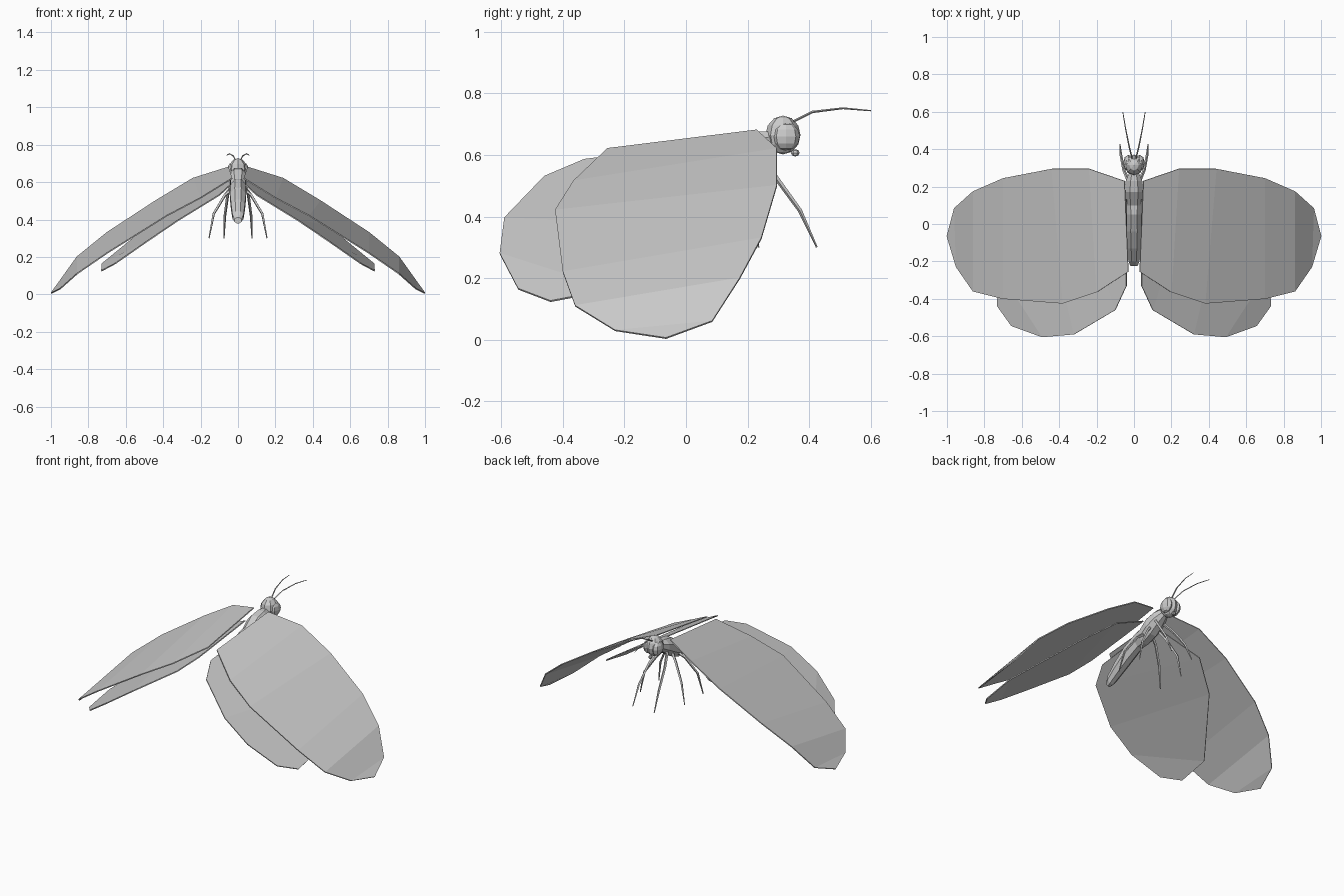
import bpy, bmesh, math
from mathutils import Vector, Matrix

if "Cube" in bpy.data.objects:
    bpy.data.objects.remove(bpy.data.objects["Cube"])

grey = bpy.data.materials.new("plain_grey")
grey.use_nodes = True
colour = (0.6, 0.6, 0.6, 1)
grey.diffuse_color = colour
grey.node_tree.nodes["Principled BSDF"].inputs["Base Color"].default_value = colour


def finish(name, bm, mirror=False):
    bmesh.ops.recalc_face_normals(bm, faces=bm.faces)
    mesh = bpy.data.meshes.new(name)
    bm.to_mesh(mesh)
    bm.free()
    mesh.materials.append(grey)
    ob = bpy.data.objects.new(name, mesh)
    bpy.context.collection.objects.link(ob)
    if mirror:
        ob.modifiers.new("both_sides", 'MIRROR').use_clip = False
    return ob


def skin(bm, rings):
    """Join rings of points with quads and cap both ends."""
    loops = [[bm.verts.new(p) for p in ring] for ring in rings]
    n = len(loops[0])
    for a, b in zip(loops, loops[1:]):
        for i in range(n):
            j = (i + 1) % n
            bm.faces.new((a[i], a[j], b[j], b[i]))
    bm.faces.new(loops[0])
    bm.faces.new(loops[-1])


def wing(name, leading, trailing):
    """Folded sheet between two edges; an equal last point makes a tip."""
    bm = bmesh.new()
    a = [bm.verts.new(p) for p in leading]
    b = [bm.verts.new(p) for p in trailing]
    for i in range(len(a) - 1):
        bm.faces.new((a[i], b[i], b[i + 1], a[i + 1]))
    bmesh.ops.remove_doubles(bm, verts=bm.verts, dist=0.001)
    ob = finish(name, bm, mirror=True)
    solid = ob.modifiers.new("thickness", 'SOLIDIFY')
    solid.thickness = 0.006
    solid.offset = 0


def limb(name, points, radii, sides=4):
    """Thin tapered tube along a path."""
    pts = [Vector(p) for p in points]
    rings = []
    for i, p in enumerate(pts):
        d = pts[min(i + 1, len(pts) - 1)] - pts[max(i - 1, 0)]
        turn = d.to_track_quat('Z', 'Y')
        rings.append([p + turn @ Vector((radii[i] * math.cos(t), radii[i] * math.sin(t), 0))
                      for t in (2 * math.pi * k / sides for k in range(sides))])
    bm = bmesh.new()
    skin(bm, rings)
    finish(name, bm, mirror=True)


def ball(name, centre, size, segments, rings, mirror=False):
    bm = bmesh.new()
    bmesh.ops.create_uvsphere(bm, u_segments=segments, v_segments=rings, radius=1,
                              matrix=Matrix.LocRotScale(Vector(centre), None, Vector(size)))
    finish(name, bm, mirror)


# Wings
wing("forewings",
     [(.05, .23, .68), (.24, .295, .62), (.44, .295, .50), (.70, .245, .33),
      (.86, .175, .20), (.96, .085, .06), (1, -.065, .005)],
     [(.03, -.255, .62), (.20, -.365, .515), (.38, -.425, .42), (.70, -.40, .22),
      (.86, -.36, .11), (.95, -.23, .03), (1, -.065, .005)])
wing("hindwings",
     [(.04, .13, .64), (.31, .215, .49), (.48, .10, .365), (.727, -.24, .163), (.73, -.44, .125)],
     [(.04, -.33, .585), (.10, -.46, .53), (.32, -.59, .395), (.49, -.605, .28), (.655, -.545, .165)])

# Body: y, centre z, half width, half height
sections = [(.28, .65, .025, .028), (.23, .632, .048, .048), (.17, .605, .057, .065),
            (.10, .568, .048, .054), (.05, .565, .042, .054), (-.04, .52, .046, .052),
            (-.13, .465, .040, .045), (-.20, .415, .032, .032), (-.225, .395, .020, .017)]
bm = bmesh.new()
skin(bm, [[(w * math.cos(t), y, z + h * math.sin(t))
           for t in (math.pi * (2 * k + 1) / 8 for k in range(8))] for y, z, w, h in sections])
finish("body", bm)

# Head
ball("head", (0, .315, .665), (.05, .057, .063), 8, 6)
ball("eyes", (.03, .325, .66), (.028, .045, .045), 8, 6, mirror=True)
ball("mouth", (0, .355, .607), (.012, .014, .012), 6, 4)
limb("antennae", [(.01, .35, .71), (.025, .41, .74), (.045, .51, .752), (.06, .60, .744)],
     [.004, .004, .003, .002])

# Legs
leg_paths = {
    "front_legs": [(.03, .23, .60), (.055, .29, .53), (.07, .37, .42), (.075, .425, .30)],
    "middle_legs": [(.03, .18, .58), (.07, .20, .53), (.13, .23, .43), (.155, .235, .30)],
    "rear_legs": [(.03, .13, .56), (.07, .11, .53), (.13, .07, .43), (.155, .05, .30)],
}
for name, path in leg_paths.items():
    limb(name, path, [.009, .008, .007, .003])
